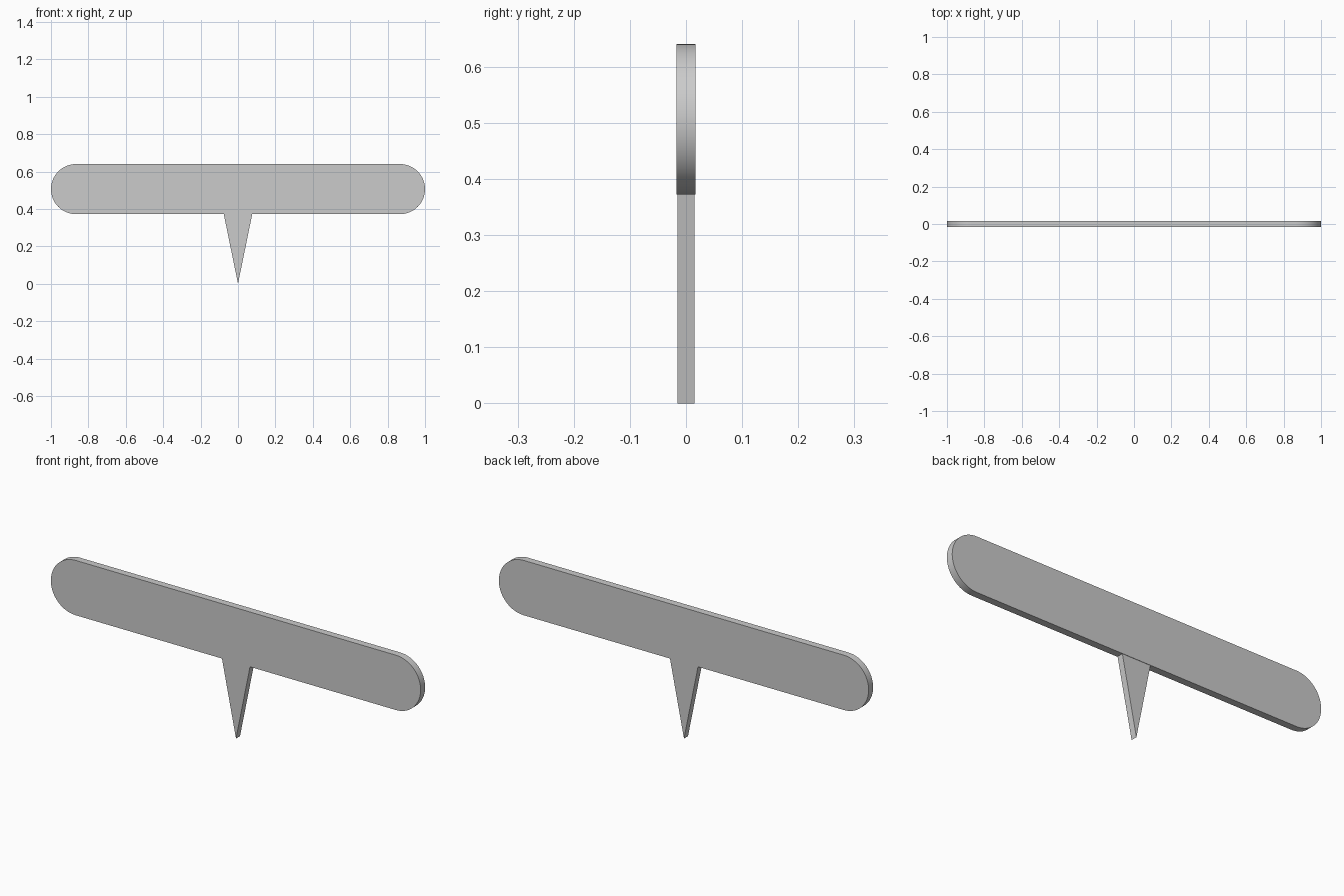
import bpy, bmesh, math

if "Cube" in bpy.data.objects:
    bpy.data.objects.remove(bpy.data.objects["Cube"])


def extrude_profile(name, points, half_depth):
    """Make a solid plate from an x/z outline, centred on y = 0."""
    bm = bmesh.new()
    face = bm.faces.new([bm.verts.new((x, -half_depth, z)) for x, z in points])
    ext = bmesh.ops.extrude_face_region(bm, geom=[face])
    verts = [g for g in ext["geom"] if isinstance(g, bmesh.types.BMVert)]
    bmesh.ops.translate(bm, verts=verts, vec=(0, 2 * half_depth, 0))
    bmesh.ops.recalc_face_normals(bm, faces=bm.faces)
    mesh = bpy.data.meshes.new(name)
    bm.to_mesh(mesh)
    bm.free()
    obj = bpy.data.objects.new(name, mesh)
    bpy.context.collection.objects.link(obj)
    return obj


# Label plate: a bar with fully rounded ends
bottom, top = 0.372, 0.64
radius = (top - bottom) / 2
mid = (top + bottom) / 2
steps = 32
outline = []
for side, start in ((1, -math.pi / 2), (-1, math.pi / 2)):
    for i in range(steps + 1):
        a = start + math.pi * i / steps
        outline.append((side * (1 - radius) + radius * math.cos(a),
                        mid + radius * math.sin(a)))
plate = extrude_profile("label_plate", outline, 0.0173)

# Smooth rounded ends, sharp rims
bpy.context.view_layer.objects.active = plate
plate.select_set(True)
bpy.ops.object.shade_smooth_by_angle(angle=math.radians(30))

# Ground stake: a wedge tapering to an edge, slightly thinner than the plate
extrude_profile("ground_stake",
                [(-0.076, bottom), (0, 0), (0.076, bottom)], 0.0155)
